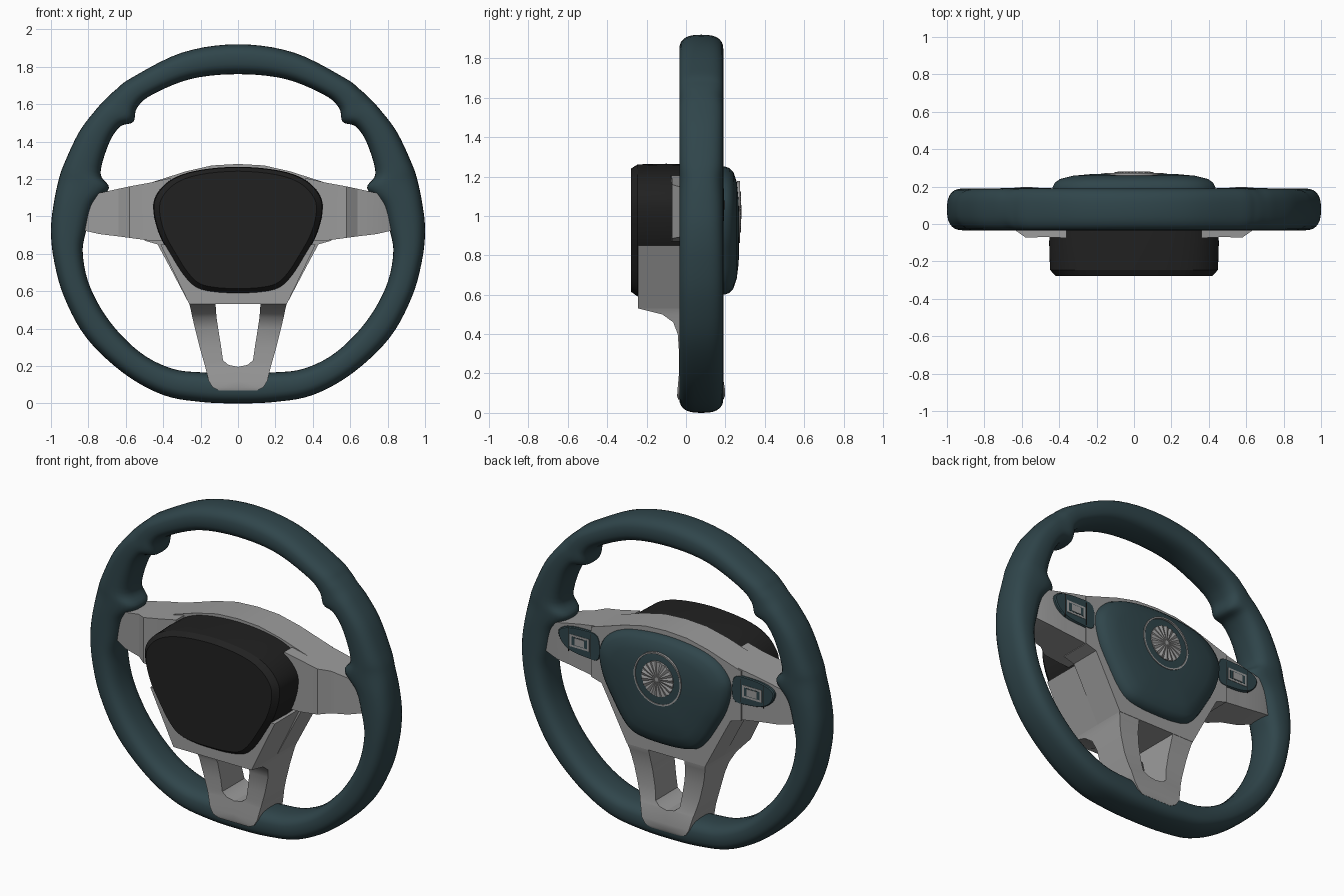
import bpy, bmesh, math
from mathutils import Vector

cube = bpy.data.objects.get("Cube")
if cube:
    bpy.data.objects.remove(cube, do_unlink=True)


def material(name, r, g, b):
    m = bpy.data.materials.new(name)
    m.use_nodes = True
    m.diffuse_color = (r, g, b, 1)
    m.node_tree.nodes["Principled BSDF"].inputs["Base Color"].default_value = (r, g, b, 1)
    return m


TEAL = material("dark teal leather", 0.029, 0.06, 0.07)
GREY = material("satin grey", 0.33, 0.33, 0.33)
BLACK = material("matte black", 0.015, 0.015, 0.015)


def loft(name, rings, mat, loop=False, angle=35):
    """Skin a list of equal rings; cap the ends unless they loop."""
    bm = bmesh.new()
    vs = [[bm.verts.new(p) for p in ring] for ring in rings]
    n = len(vs[0])
    pairs = list(zip(vs, vs[1:])) + ([(vs[-1], vs[0])] if loop else [])
    for a, b in pairs:
        for i in range(n):
            j = (i + 1) % n
            bm.faces.new((a[i], a[j], b[j], b[i]))
    if not loop:
        bm.faces.new(vs[0])
        bm.faces.new(vs[-1])
    bmesh.ops.recalc_face_normals(bm, faces=bm.faces)
    me = bpy.data.meshes.new(name)
    bm.to_mesh(me)
    bm.free()
    ob = bpy.data.objects.new(name, me)
    bpy.context.collection.objects.link(ob)
    me.materials.append(mat)
    bpy.ops.object.select_all(action='DESELECT')
    ob.select_set(True)
    bpy.context.view_layer.objects.active = ob
    bpy.ops.object.shade_smooth_by_angle(angle=math.radians(angle))
    return ob


def mirrored(half):
    """Half outline from top to bottom on x = 0, completed on the other side."""
    return half + [tuple(-c if k % 2 == 0 else c for k, c in enumerate(p))
                   for p in half[-2:0:-1]]


def smooth(points, steps):
    """Closed Catmull-Rom curve through points of any dimension."""
    out, n = [], len(points)
    for i in range(n):
        a, b, c, d = (Vector(points[(i + k) % n]) for k in (-1, 0, 1, 2))
        for s in range(steps):
            t = s / steps
            out.append((b * 2 + (c - a) * t + (a * 2 - b * 5 + c * 4 - d) * t * t
                        + (b * 3 - a - c * 3 + d) * t ** 3) / 2)
    return out


def layers(outline, levels, cz):
    """Scaled copies of an XZ outline at the given (scale, y) levels."""
    return [[(p[0] * s, y, cz + (p[1] - cz) * s) for p in outline] for s, y in levels]


def plate(name, outline, y0, y1, mat):
    return loft(name, layers(outline, [(1, y0), (1, y1)], 0), mat)


# Rim: outer x, z and inner x, z at each station
stations = [
    (0, 1.92, 0, 1.76), (.3, 1.875, .25, 1.735), (.57, 1.74, .46, 1.65),
    (.65, 1.68, .54, 1.58), (.7, 1.635, .56, 1.505), (.76, 1.57, .63, 1.48),
    (.85, 1.45, .69, 1.39), (.93, 1.28, .735, 1.23), (.96, 1.19, .69, 1.15),
    (.985, 1.07, .77, 1.06), (1, .93, .81, .93), (.985, .77, .83, .8),
    (.93, .57, .79, .62), (.81, .35, .68, .43), (.61, .16, .52, .27),
    (.4, .045, .35, .185), (.2, .008, .18, .165), (0, 0, 0, .16)]


def rim_section(p):
    outer, inner = Vector((p[0], p[1])), Vector((p[2], p[3]))
    mid, half = (outer + inner) / 2, (outer - inner) / 2
    ring = []
    for k in range(28):
        c, s = math.cos(math.tau * k / 28), math.sin(math.tau * k / 28)
        u = math.copysign(abs(c) ** .75, c)
        v = math.copysign(abs(s) ** .75, s)
        q = mid + half * u
        ring.append((q.x, .078 + .112 * v, q.y))
    return ring


loft("rim", [rim_section(p) for p in smooth(mirrored(stations), 5)], TEAL, True, 60)

# Column housing on the front
hub = smooth(mirrored([(0, 1.265), (.22, 1.245), (.36, 1.195), (.44, 1.11), (.452, 1.02),
                       (.42, .9), (.36, .79), (.29, .68), (.22, .615), (.12, .592),
                       (0, .587)]), 4)
loft("column_housing", layers(hub, [(.985, .05), (1, -.1), (.99, -.245), (.925, -.278)], .95),
     BLACK, angle=25)

# Centre frame behind the housing, and the lower shroud around it
frame = mirrored([(0, 1.28), (.14, 1.272), (.28, 1.24), (.42, 1.195), (.5, 1.17), (.5, .87),
                  (.43, .85), (.36, .72), (.26, .53), (0, .53)])
plate("centre_frame", frame, 0, .19, GREY)
shroud = [(.415, .85), (.26, .53), (-.26, .53), (-.415, .85)]
plate("lower_shroud", shroud, -.243, .1, GREY)

# Cover on the driver's side
loft("airbag_cover", layers(hub, [(.96, .16), (.96, .195), (.935, .22), (.87, .241),
                                  (.72, .258), (.5, .267), (.3, .27)], .93), TEAL, angle=50)

# Emblem: thin ring and pleated disc
EMBLEM_Z = 1.02


def circle(radius, depth, n):
    return [(radius * math.cos(math.tau * k / n), depth(k),
             EMBLEM_Z + radius * math.sin(math.tau * k / n)) for k in range(n)]


loft("emblem_ring", [circle(r, lambda k, y=y: y, 48) for r, y in
                     ((.149, .262), (.149, .274), (.158, .274), (.158, .26))], GREY, True)
loft("emblem_fan", [circle(.105, lambda k: .262, 36),
                    circle(.105, lambda k: .271 + .008 * (k % 2), 36),
                    circle(.012, lambda k: .281, 36)], GREY, angle=5)

# Arms: x, bottom, top, front, back
arm = [(.36, .87, 1.205, -.075, .185), (.47, .87, 1.18, -.07, .183),
       (.58, .885, 1.16, -.072, .178), (.64, .893, 1.147, -.03, .174),
       (.74, .905, 1.125, -.012, .172), (.85, .93, 1.08, .03, .15)]

# Lower spoke: height, inner x, outer x, front, back
leg = [(.6, .13, .29, -.2, .19), (.53, .12, .26, -.24, .188), (.5, .118, .252, -.12, .18),
       (.46, .115, .244, -.065, .172), (.4, .106, .23, -.042, .165),
       (.3, .09, .205, -.035, .165), (.23, .08, .185, -.035, .175),
       (.205, .05, .178, -.035, .182), (.195, 0, .175, -.036, .185),
       (.12, 0, .157, -.043, .198), (.085, 0, .135, -.045, .198), (.068, 0, .1, -.04, .19)]

pad = [(.445, .985), (.45, 1.125), (.56, 1.14), (.67, 1.125), (.72, 1.09), (.7, 1.03),
       (.64, .99), (.54, .975)]


def box_outline(x, z, w, h):
    return [(x - w, z - h), (x + w, z - h), (x + w, z + h), (x - w, z + h)]


for side, s in (("left", 1), ("right", -1)):
    loft(side + "_arm", [[(s * x, f, b), (s * x, f, t), (s * x, k, t), (s * x, k, b)]
                         for x, b, t, f, k in arm], GREY, angle=20)
    loft(side + "_lower_spoke", [[(s * i, f, z), (s * o, f, z), (s * o, k, z), (s * i, k, z)]
                                 for z, i, o, f, k in leg], GREY)

    def flip(outline):
        return [(s * x, z) for x, z in outline]

    # Button pad with seams, bezel and switch
    padded = smooth(flip(pad), 4)
    loft(side + "_button_pad", [[(s * .58 + (x - s * .58) * g, y, 1.055 + (z - 1.055) * g)
                                 for x, z in padded]
                                for g, y in ((1, .16), (1, .186), (.95, .192))], TEAL)
    for x in (.5, .65):
        plate(side + "_pad_seam", flip(box_outline(x, 1.055, .002, .07)), .188, .1925, BLACK)
    plate(side + "_switch_bezel", flip(box_outline(.575, 1.055, .065, .037)), .188, .194, GREY)
    plate(side + "_switch_recess", flip(box_outline(.575, 1.055, .052, .025)), .19, .195, TEAL)
    plate(side + "_switch", flip(box_outline(.575, 1.055, .032, .021)), .19, .197, GREY)
